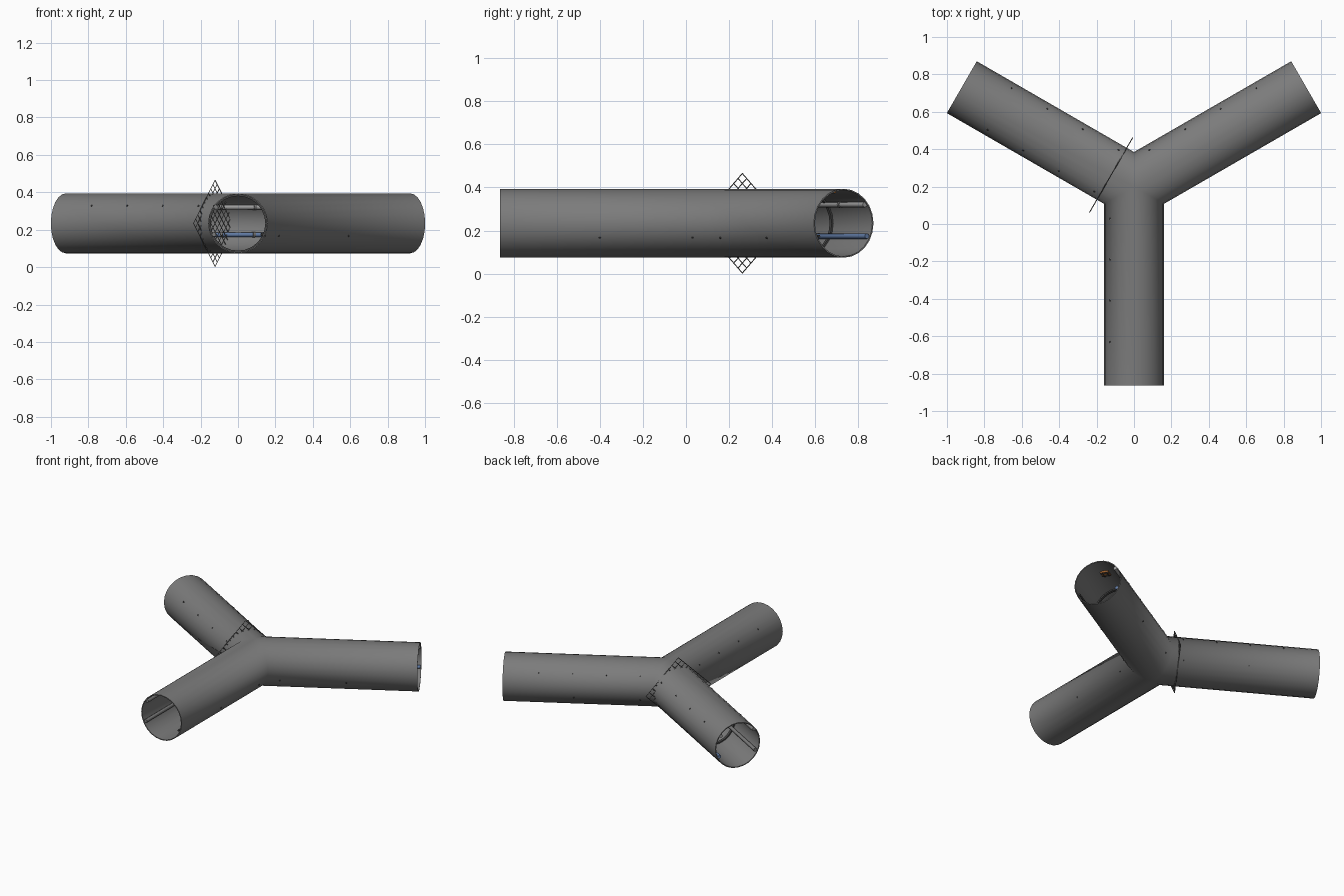
import bpy, bmesh, math
from mathutils import Vector, Matrix

if "Cube" in bpy.data.objects:
    bpy.data.objects.remove(bpy.data.objects["Cube"])

J = Vector((0, 0.2, 0.234))      # junction centre
R, WALL, LEN, N = 0.16, 0.006, 1.063, 24
ARMS = {"right": 30, "left": 150, "front": 270}


def axes(deg):
    a = math.radians(deg)
    return Vector((math.cos(a), math.sin(a), 0)), Vector((-math.sin(a), math.cos(a), 0))


def at(deg, s, u, h):
    """Point s along an arm, u to its side, h above its axis."""
    d, n = axes(deg)
    return J + d * s + n * u + Vector((0, 0, h))


def add(bm, name, mat=None, angle=35):
    me = bpy.data.meshes.new(name)
    bmesh.ops.recalc_face_normals(bm, faces=bm.faces[:])
    bm.to_mesh(me)
    bm.free()
    ob = bpy.data.objects.new(name, me)
    bpy.context.collection.objects.link(ob)
    if mat:
        me.materials.append(mat)
    if angle:
        bpy.ops.object.select_all(action='DESELECT')
        ob.select_set(True)
        bpy.context.view_layer.objects.active = ob
        bpy.ops.object.shade_smooth_by_angle(angle=math.radians(angle))
    return ob


def material(name, *col):
    m = bpy.data.materials.new(name)
    m.diffuse_color = (*col, 1)
    m.use_nodes = True
    m.node_tree.nodes["Principled BSDF"].inputs["Base Color"].default_value = m.diffuse_color
    return m


def rod(bm, p, q, r, seg=8):
    v = q - p
    M = Matrix.Translation((p + q) / 2) @ v.to_track_quat('Z', 'Y').to_matrix().to_4x4()
    bmesh.ops.create_cone(bm, cap_ends=True, segments=seg, radius1=r, radius2=r,
                          depth=v.length, matrix=M)


def box(bm, deg, s, u, h, size):
    d, n = axes(deg)
    rot = Matrix((d, n, (0, 0, 1))).transposed().to_4x4()
    M = Matrix.Translation(at(deg, s, u, h)) @ rot @ Matrix.Diagonal((*size, 1))
    bmesh.ops.create_cube(bm, size=1, matrix=M)


def loft(bm, loops, closed=False):
    pairs = list(zip(loops, loops[1:])) + ([(loops[-1], loops[0])] if closed else [])
    for a, b in pairs:
        for i in range(len(a)):
            j = (i + 1) % len(a)
            bm.faces.new((a[i], a[j], b[j], b[i]))


def circle(bm, deg, r, s=None):
    """Ring of vertices round an arm; with no s it follows the mitre at the junction."""
    out = []
    for i in range(N):
        t = math.tau * i / N
        u = r * math.cos(t)
        out.append(bm.verts.new(at(deg, abs(u) / math.sqrt(3) if s is None else s,
                                   u, r * math.sin(t))))
    return out


iron = material("duct_grey", 0.2, 0.2, 0.2)
dark = material("dark_metal", 0.06, 0.06, 0.06)
steel = material("pipe_grey", 0.33, 0.33, 0.33)
blue = material("pipe_blue", 0.12, 0.2, 0.38)

# Hollow three-way duct
bm = bmesh.new()
for deg in ARMS.values():
    loft(bm, [circle(bm, deg, R - WALL), circle(bm, deg, R - WALL, LEN),
              circle(bm, deg, R, LEN), circle(bm, deg, R)])
bmesh.ops.remove_doubles(bm, verts=bm.verts[:], dist=1e-4)
add(bm, "duct", iron, 75)

# Inner stiffening ring in each arm
for name, deg in ARMS.items():
    bm = bmesh.new()
    loft(bm, [circle(bm, deg, r, s) for r, s in
              ((R - 0.002, 0.68), (R - 0.014, 0.68), (R - 0.014, 0.70), (R - 0.002, 0.70))], True)
    add(bm, name + "_inner_ring", dark)

# Pipes along the walls, bending from one arm into the next, with clips and bolts
FOUR, TWO = (0.17, 0.39, 0.61, 0.83), (0.17, 0.60)
UP, LOW = (0.117, 0.086), (0.128, -0.06)
clips, bolts = bmesh.new(), bmesh.new()
for name, a, b, (off, h), r, mat, stops in (
        ("back_upper_pipe", 30, 150, UP, 0.012, steel, FOUR),
        ("back_lower_pipe", 30, 150, LOW, 0.012, blue, TWO),
        ("left_upper_pipe", 150, 270, UP, 0.012, iron, FOUR),
        ("left_lower_pipe", 150, 270, LOW, 0.012, iron, ()),
        ("right_lower_cable", 270, 30, LOW, 0.006, dark, TWO)):
    c = bpy.data.curves.new(name, 'CURVE')
    c.dimensions = '3D'
    c.bevel_depth, c.bevel_resolution, c.use_fill_caps = r, 2, True
    pts = [at(a, LEN - 0.005, off, h), at(a, off / math.sqrt(3), off, h),
           at(b, LEN - 0.005, -off, h)]
    sp = c.splines.new('POLY')
    sp.points.add(2)
    for p, v in zip(sp.points, pts):
        p.co = (*v, 1)
    c.materials.append(mat)
    bpy.context.collection.objects.link(bpy.data.objects.new(name, c))
    f = (R + 0.003) / math.hypot(off, h)
    for deg, u in ((a, off), (b, -off)):
        for s in stops:
            rod(clips, at(deg, s - 0.008, u, h), at(deg, s + 0.008, u, h), r + 0.003, 12)
            rod(bolts, at(deg, s, u, h), at(deg, s, u * f, h * f), 0.005)
add(clips, "pipe_clips", iron)
add(bolts, "clip_bolts", dark)

# Diamond-shaped wire grate across the left arm
bm = bmesh.new()
H, CELLS = 0.231, 10
for i in range(CELLS + 1):
    t = H * i / CELLS
    for sg in (1, -1):
        rod(bm, at(150, 0.137, 0.008 + sg * t, -H + t),
            at(150, 0.137, 0.008 + sg * (t - H), t), 0.0025, 4)
add(bm, "wire_grate", iron, 0)

# Flat caged orange lamp on the ceiling of the right arm
bm = bmesh.new()
box(bm, 30, 0.915, 0, 0.147, (0.055, 0.055, 0.012))
add(bm, "lamp", material("lamp_orange", 0.45, 0.15, 0.03), 0)
bm = bmesh.new()
for o in (-0.015, 0.015):
    box(bm, 30, 0.915 + o, 0, 0.140, (0.006, 0.058, 0.005))
    box(bm, 30, 0.915, o, 0.140, (0.058, 0.006, 0.005))
add(bm, "lamp_cage", dark, 0)
